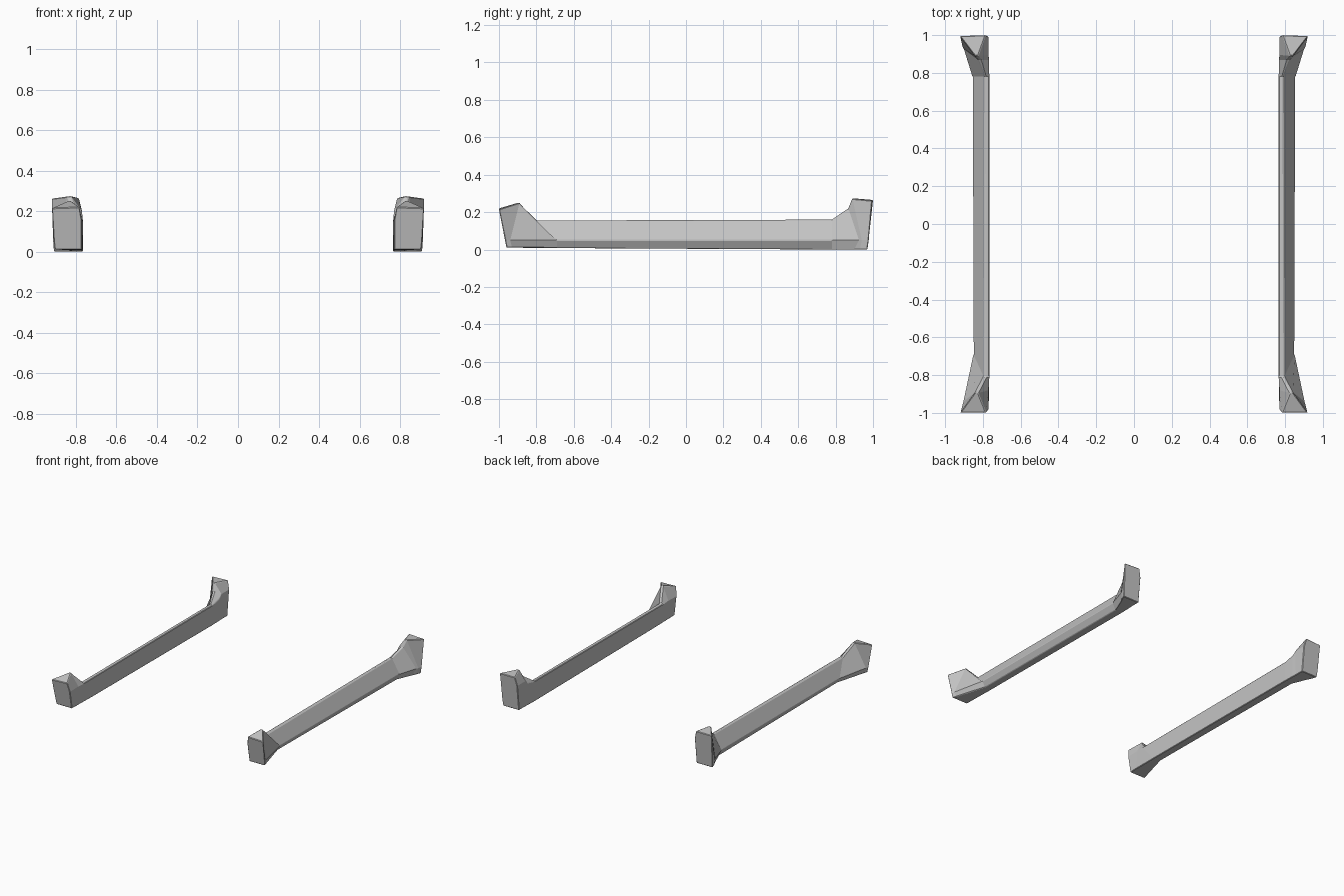
import bpy
import bmesh

cube = bpy.data.objects.get("Cube")
if cube:
    bpy.data.objects.remove(cube)

# Single plain grey
grey = bpy.data.materials.new("plain_grey")
grey.use_nodes = True
colour = (0.55, 0.55, 0.55, 1)
grey.diffuse_color = colour
grey.node_tree.nodes["Principled BSDF"].inputs["Base Color"].default_value = colour

# Cross-sections from front to back, each ordered:
# inner bottom, outer bottom, outer sill, outer top, inner top, inner shoulder
SECTIONS = [
    # front end cap
    [(.77, -.96, .01), (.905, -.96, .01), (.91, -.967, .05),
     (.92, -1, .215), (.782, -1, .22), (.77, -.985, .15)],
    # front upright peak
    [(.768, -.9, .01), (.895, -.93, .01), (.903, -.94, .05),
     (.84, -.89, .25), (.825, -.895, .252), (.77, -.88, .153)],
    # front foot of the upright
    [(.766, -.7, .008), (.825, -.69, .008), (.85, -.69, .05),
     (.795, -.81, .155), (.782, -.81, .155), (.766, -.81, .153)],
    # back foot of the upright
    [(.766, .78, 0), (.83, .78, 0), (.855, .78, .05),
     (.79, .78, .16), (.782, .78, .16), (.766, .78, .158)],
    # back upright, lower step
    [(.768, .86, 0), (.88, .9, 0), (.9, .925, .05),
     (.825, .868, .22), (.808, .868, .22), (.768, .868, .175)],
    # back upright peak
    [(.77, .9, 0), (.895, .93, 0), (.908, .94, .05),
     (.842, .89, .272), (.825, .89, .275), (.77, .895, .2)],
    # back end cap
    [(.77, .97, 0), (.91, .97, 0), (.913, .977, .05),
     (.922, .995, .262), (.785, 1, .265), (.77, .993, .2)],
]


def side_skirt(name, side):
    bm = bmesh.new()
    rings = [[bm.verts.new((side * x, y, z)) for x, y, z in ring]
             for ring in SECTIONS]
    for a, b in zip(rings, rings[1:]):
        for i in range(len(a)):
            j = (i + 1) % len(a)
            bm.faces.new((a[i], a[j], b[j], b[i]))
    bm.faces.new(rings[0])
    bm.faces.new(rings[-1])
    bmesh.ops.recalc_face_normals(bm, faces=bm.faces)
    mesh = bpy.data.meshes.new(name)
    bm.to_mesh(mesh)
    bm.free()
    mesh.materials.append(grey)
    obj = bpy.data.objects.new(name, mesh)
    bpy.context.collection.objects.link(obj)
    # Fine chamfer on the hard edges
    bevel = obj.modifiers.new("edge_chamfer", "BEVEL")
    bevel.width = 0.004
    bevel.segments = 1
    bevel.limit_method = "ANGLE"
    bevel.angle_limit = 0.8
    return obj


side_skirt("left_side_skirt", 1)
side_skirt("right_side_skirt", -1)
